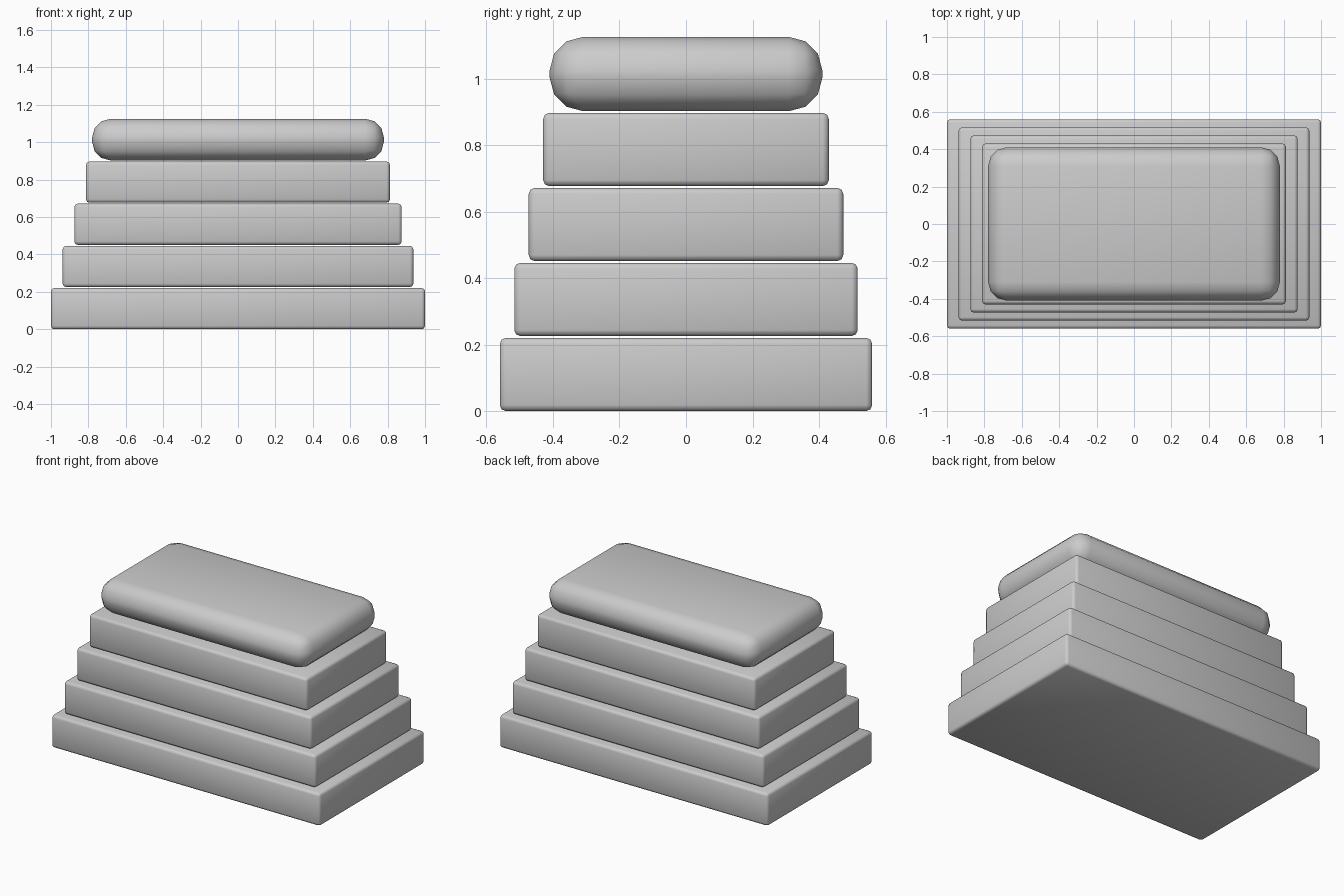
import bpy

cube = bpy.data.objects.get("Cube")
if cube:
    bpy.data.objects.remove(cube, do_unlink=True)

grey = bpy.data.materials.new("plain_grey")
grey.use_nodes = True
grey.diffuse_color = (0.6, 0.6, 0.6, 1)
grey.node_tree.nodes["Principled BSDF"].inputs["Base Color"].default_value = (0.6, 0.6, 0.6, 1)


def rounded_block(name, half_x, half_y, bottom, top, radius, segments):
    bpy.ops.mesh.primitive_cube_add(size=2, location=(0, 0, (bottom + top) / 2))
    block = bpy.context.object
    block.name = name
    block.scale = (half_x, half_y, (top - bottom) / 2)
    bpy.ops.object.transform_apply(location=False, rotation=False, scale=True)
    bevel = block.modifiers.new("Rounded edges", 'BEVEL')
    bevel.width = radius
    bevel.segments = segments
    bpy.ops.object.shade_smooth()
    block.data.materials.append(grey)
    return block


# Stack of four slabs, each smaller than the one below
STEP = 0.2255
for i in range(4):
    rounded_block(f"slab_{i + 1}", 1 - 0.0625 * i, 0.56 - 0.0435 * i,
                  STEP * i, STEP * i + 0.22, 0.018, 2)

# Soft cushion on top
rounded_block("top_cushion", 0.78, 0.41, STEP * 4, 1.125, 0.1, 3)
